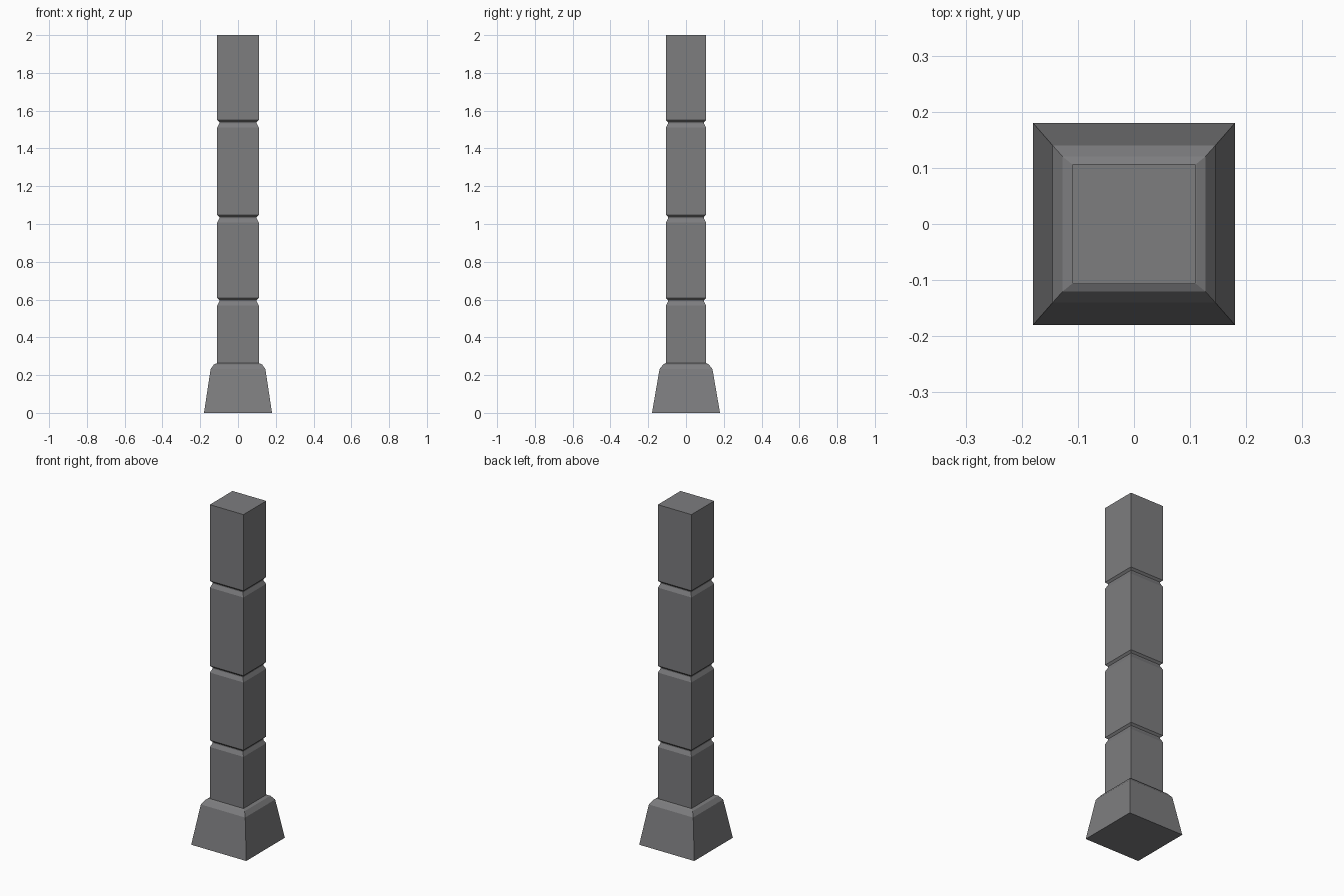
import bpy
import bmesh

if "Cube" in bpy.data.objects:
    bpy.data.objects.remove(bpy.data.objects["Cube"], do_unlink=True)

stone = bpy.data.materials.new("grey stone")
stone.use_nodes = True
colour = (0.205, 0.205, 0.212, 1)
stone.diffuse_color = colour
stone.node_tree.nodes["Principled BSDF"].inputs["Base Color"].default_value = colour


def square_loft(name, profile):
    """Stack rectangular rings of (half width, half depth, height) into a closed solid."""
    bm = bmesh.new()
    rings = []
    for hx, hy, z in profile:
        corners = ((-hx, -hy), (hx, -hy), (hx, hy), (-hx, hy))
        rings.append([bm.verts.new((x, y, z)) for x, y in corners])
    for low, high in zip(rings, rings[1:]):
        for i in range(4):
            j = (i + 1) % 4
            bm.faces.new((low[i], low[j], high[j], high[i]))
    bm.faces.new(rings[0][::-1])
    bm.faces.new(rings[-1])
    mesh = bpy.data.meshes.new(name)
    bm.to_mesh(mesh)
    bm.free()
    mesh.materials.append(stone)
    obj = bpy.data.objects.new(name, mesh)
    bpy.context.collection.objects.link(obj)
    return obj


# Tapered plinth with a rounded shoulder
square_loft("plinth", [
    (0.18, 0.18, 0),
    (0.145, 0.14, 0.232),
    (0.127, 0.12, 0.257),
    (0.111, 0.107, 0.263),
])

# Square shaft cut by chamfered joints between the blocks
HX, HY, DEPTH = 0.11, 0.106, 0.011
shaft = [(HX, HY, 0.25)]
for joint in (0.59, 1.03, 1.532):
    shaft += [
        (HX, HY, joint - 0.022),
        (HX - DEPTH, HY - DEPTH, joint),
        (HX - DEPTH, HY - DEPTH, joint + 0.007),
        (HX, HY, joint + 0.018),
    ]
shaft.append((HX, HY, 2))
square_loft("shaft", shaft)
